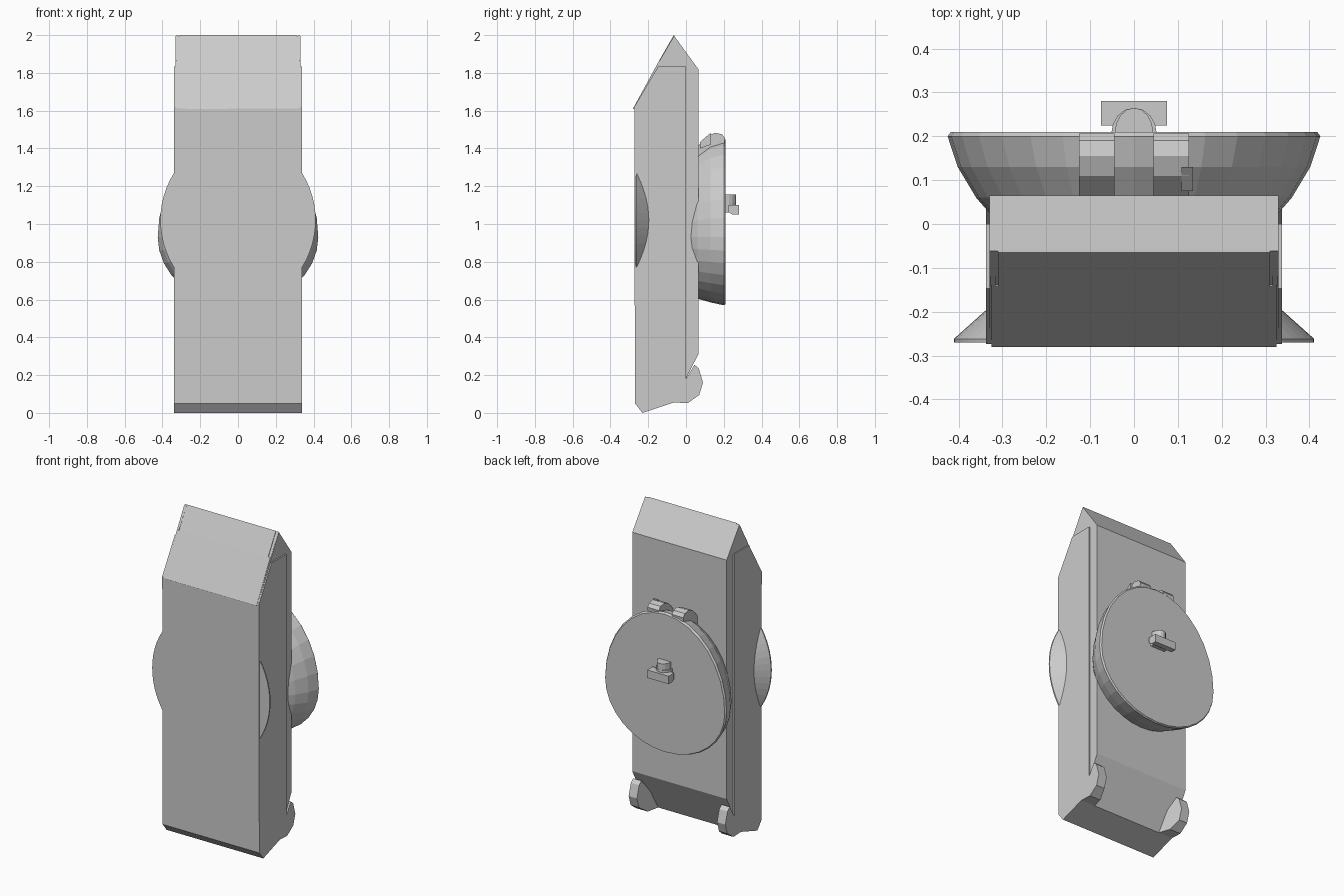
import bpy, bmesh, math


def loft(name, rings):
    """Skin matching closed rings of points and cap both ends."""
    bm = bmesh.new()
    vs = [[bm.verts.new(p) for p in r] for r in rings]
    n = len(rings[0])
    for a, b in zip(vs, vs[1:]):
        for i in range(n):
            j = (i + 1) % n
            bm.faces.new((a[i], a[j], b[j], b[i]))
    bm.faces.new(vs[0])
    bm.faces.new(vs[-1])
    bmesh.ops.recalc_face_normals(bm, faces=bm.faces)
    me = bpy.data.meshes.new(name)
    bm.to_mesh(me)
    bm.free()
    ob = bpy.data.objects.new(name, me)
    bpy.context.collection.objects.link(ob)
    return ob


def prism(name, yz, x0, x1):
    return loft(name, [[(x, y, z) for y, z in yz] for x in (x0, x1)])


def egg(y, half, top, bot, n=32, mid=0.93):
    """Egg-shaped ring: widest at mid, narrower towards the top."""
    pts = []
    for i in range(n):
        a = 2 * math.pi * i / n
        s = math.sin(a)
        pts.append((half * math.cos(a), y,
                    mid + s * ((top - mid) if s > 0 else (mid - bot))))
    return pts


# Main slab with a gabled top and slanted base
prism("body", [(-0.23, 0), (-0.27, 0.05), (-0.274, 1.62), (-0.07, 1.985),
               (-0.062, 1.995), (0.065, 1.82), (0.065, 0.31), (-0.065, 0.055)],
      -0.33, 0.33)

# Thin plate on the front slope, stepped in at the upper corners
prism("slope_plate_lower", [(-0.28, 1.612), (-0.142, 1.865), (-0.132, 1.855),
                            (-0.265, 1.612)], -0.325, 0.325)
prism("slope_plate_upper", [(-0.142, 1.865), (-0.065, 2.0), (-0.055, 1.985),
                            (-0.132, 1.855)], -0.31, 0.31)
prism("slope_plate_tab", [(-0.277, 1.61), (-0.262, 1.645), (-0.25, 1.61)],
      -0.27, -0.05)

# Raised side panels, end strips and rear feet
for s, side in ((-1, "left"), (1, "right")):
    prism("side_panel_" + side,
          [(-0.23, 0), (-0.27, 0.05), (-0.274, 1.62), (-0.147, 1.835),
           (0, 1.835), (0, 0.18), (-0.065, 0.055)], s * 0.322, s * 0.338)
    prism("slope_strip_" + side,
          [(-0.14, 1.865), (-0.062, 1.998), (-0.055, 1.98), (-0.13, 1.85)],
          s * 0.315, s * 0.328)
    foot = [(-0.065, 0.055), (0.0, 0.18), (0.045, 0.255), (0.068, 0.235),
            (0.09, 0.16), (0.07, 0.095), (0.01, 0.052)]
    inner = (0.24, 0.25, 0.28, 0.28, 0.28, 0.28, 0.26)
    loft("rear_foot_" + side,
         [[(s * 0.338, y, z) for y, z in foot],
          [(s * x, y, z) for x, (y, z) in zip(inner, foot)]])

# Flared oval collar showing as an ear on each side
def oval(y, a, b, n=64):
    return [(a * math.cos(2 * math.pi * i / n), y,
             1.02 + b * math.sin(2 * math.pi * i / n)) for i in range(n)]


loft("front_ears", [oval(-0.27, 0.411, 0.442), oval(-0.262, 0.411, 0.442),
                    oval(-0.195, 0.336, 0.37)])

# Egg-shaped rear pack, flaring out backwards
loft("rear_pack", [egg(0.02, 0.325, 1.33, 0.64), egg(0.06, 0.36, 1.385, 0.605),
                   egg(0.13, 0.402, 1.435, 0.585), egg(0.20, 0.425, 1.455, 0.57),
                   egg(0.21, 0.418, 1.445, 0.575)])

# Two low knobs on top of the pack
for s, side in ((-1, "left"), (1, "right")):
    prism("pack_knob_" + side,
          [(0.065, 1.36), (0.065, 1.415), (0.11, 1.465), (0.155, 1.483),
           (0.19, 1.475), (0.206, 1.455), (0.2, 1.40)],
          s * 0.045, s * 0.125)
prism("pack_button", [(0.075, 1.40), (0.075, 1.435), (0.13, 1.482), (0.13, 1.42)],
      0.108, 0.135)

# Clip on the back: half-round post with a cross bar
arc = [(0.052 * math.cos(math.pi * i / 8), 0.205 + 0.06 * math.sin(math.pi * i / 8))
       for i in range(9)]
loft("clip_post", [[(x, y, z) for x, y in arc] for z in (1.06, 1.115)])
loft("clip_cap", [[(x * 0.85, y, z) for x, y in arc] for z in (1.115, 1.155)])
prism("clip_bar", [(0.225, 1.065), (0.245, 1.05), (0.28, 1.05), (0.28, 1.1),
                   (0.225, 1.1)], -0.075, 0.075)
